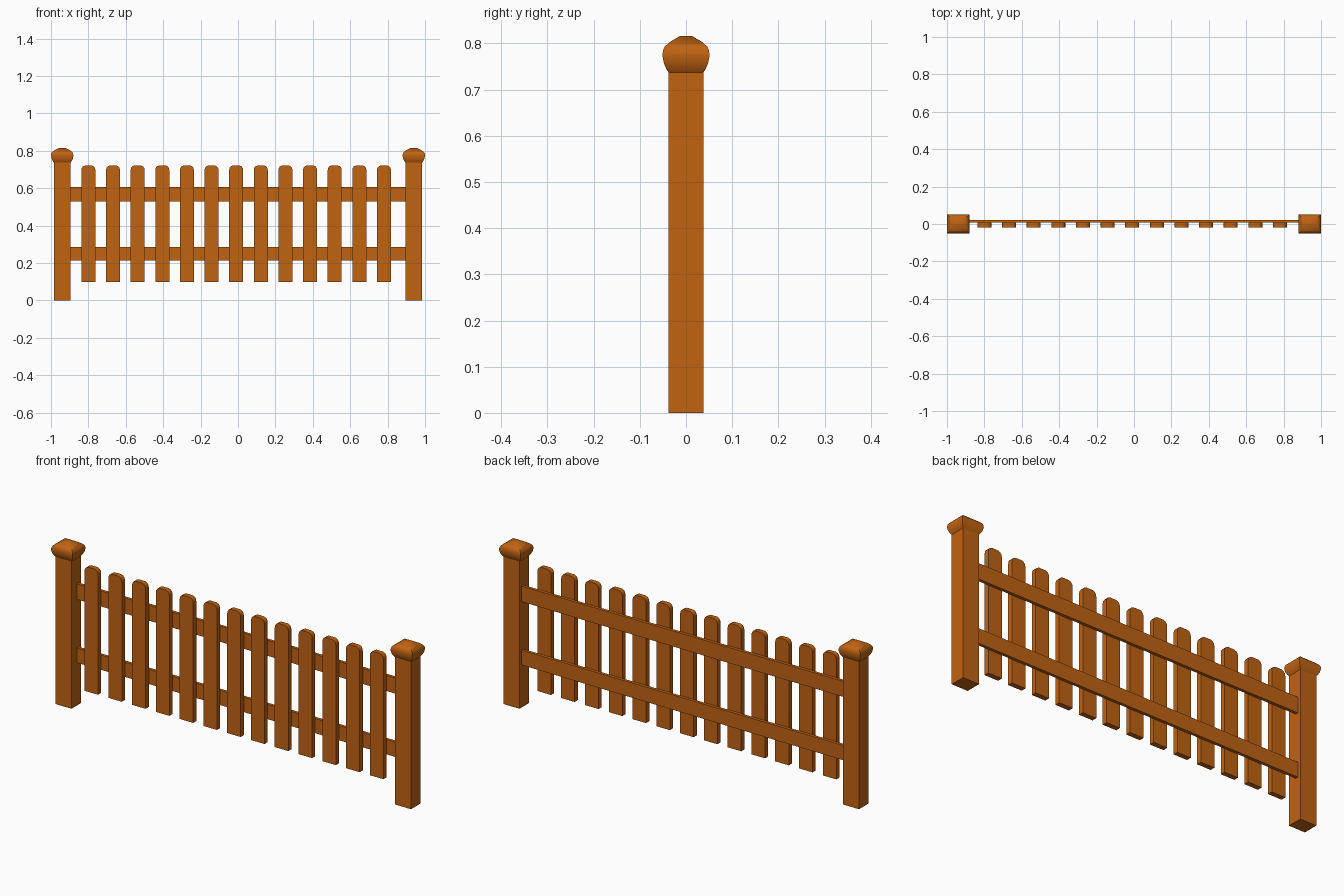
import bpy, bmesh, math

if "Cube" in bpy.data.objects:
    bpy.data.objects.remove(bpy.data.objects["Cube"])

wood = bpy.data.materials.new("orange brown wood")
wood.diffuse_color = (0.53, 0.125, 0.006, 1)
wood.use_nodes = True
wood.node_tree.nodes["Principled BSDF"].inputs["Base Color"].default_value = wood.diffuse_color


def finish(name, bm, smooth=False):
    bmesh.ops.recalc_face_normals(bm, faces=bm.faces)
    me = bpy.data.meshes.new(name)
    bm.to_mesh(me)
    bm.free()
    me.materials.append(wood)
    ob = bpy.data.objects.new(name, me)
    bpy.context.collection.objects.link(ob)
    if smooth:
        bpy.ops.object.select_all(action='DESELECT')
        ob.select_set(True)
        bpy.context.view_layer.objects.active = ob
        bpy.ops.object.shade_smooth_by_angle(angle=math.radians(40))
    return ob


def loft(name, x, rings, smooth=False):
    """Stack of rectangles (half_x, half_y, z), capped at both ends."""
    bm = bmesh.new()
    loops = [[bm.verts.new((x + sx * hx, sy * hy, z))
              for sx, sy in ((-1, -1), (1, -1), (1, 1), (-1, 1))]
             for hx, hy, z in rings]
    for a, b in zip(loops, loops[1:]):
        for i in range(4):
            j = (i + 1) % 4
            bm.faces.new((a[i], a[j], b[j], b[i]))
    bm.faces.new(loops[0][::-1])
    bm.faces.new(loops[-1])
    return finish(name, bm, smooth)


def box(name, x0, x1, y0, y1, z0, z1):
    bm = bmesh.new()
    bmesh.ops.create_cube(bm, size=1)
    for v in bm.verts:
        v.co = ((x0 + x1) / 2 + v.co.x * (x1 - x0),
                (y0 + y1) / 2 + v.co.y * (y1 - y0),
                (z0 + z1) / 2 + v.co.z * (z1 - z0))
    return finish(name, bm)


# Posts with bulging square caps: (fraction of cap half width, z)
CAP = [(0.74, 0.737), (0.84, 0.745), (0.94, 0.757), (1.0, 0.773),
       (0.98, 0.784), (0.91, 0.793), (0.66, 0.804), (0.26, 0.816)]
for side, x in (("left", -0.94), ("right", 0.94)):
    loft(side + "_post", x, [(0.0445, 0.0378, 0), (0.0445, 0.0378, 0.737)])
    loft(side + "_post_cap", x, [(f * 0.06, f * 0.051, z) for f, z in CAP], True)

# Horizontal rails
for name, z0, z1 in (("lower_rail", 0.213, 0.287), ("upper_rail", 0.53, 0.608)):
    box(name, -0.91, 0.91, 0.007, 0.022, z0, z1)

# Pickets with rounded tops
HALF = [(0.0375, 0.098), (0.0375, 0.697), (0.035, 0.709),
        (0.029, 0.717), (0.018, 0.722)]
outline = HALF + [(-x, z) for x, z in reversed(HALF)]
for i in range(13):
    cx = -0.80 + i * 0.1317
    bm = bmesh.new()
    face = bm.faces.new([bm.verts.new((cx + x, -0.018, z)) for x, z in outline])
    ext = bmesh.ops.extrude_face_region(bm, geom=[face], use_keep_orig=True)
    for v in ext["geom"]:
        if isinstance(v, bmesh.types.BMVert):
            v.co.y = 0.007
    finish(f"picket_{i + 1}", bm, True)
